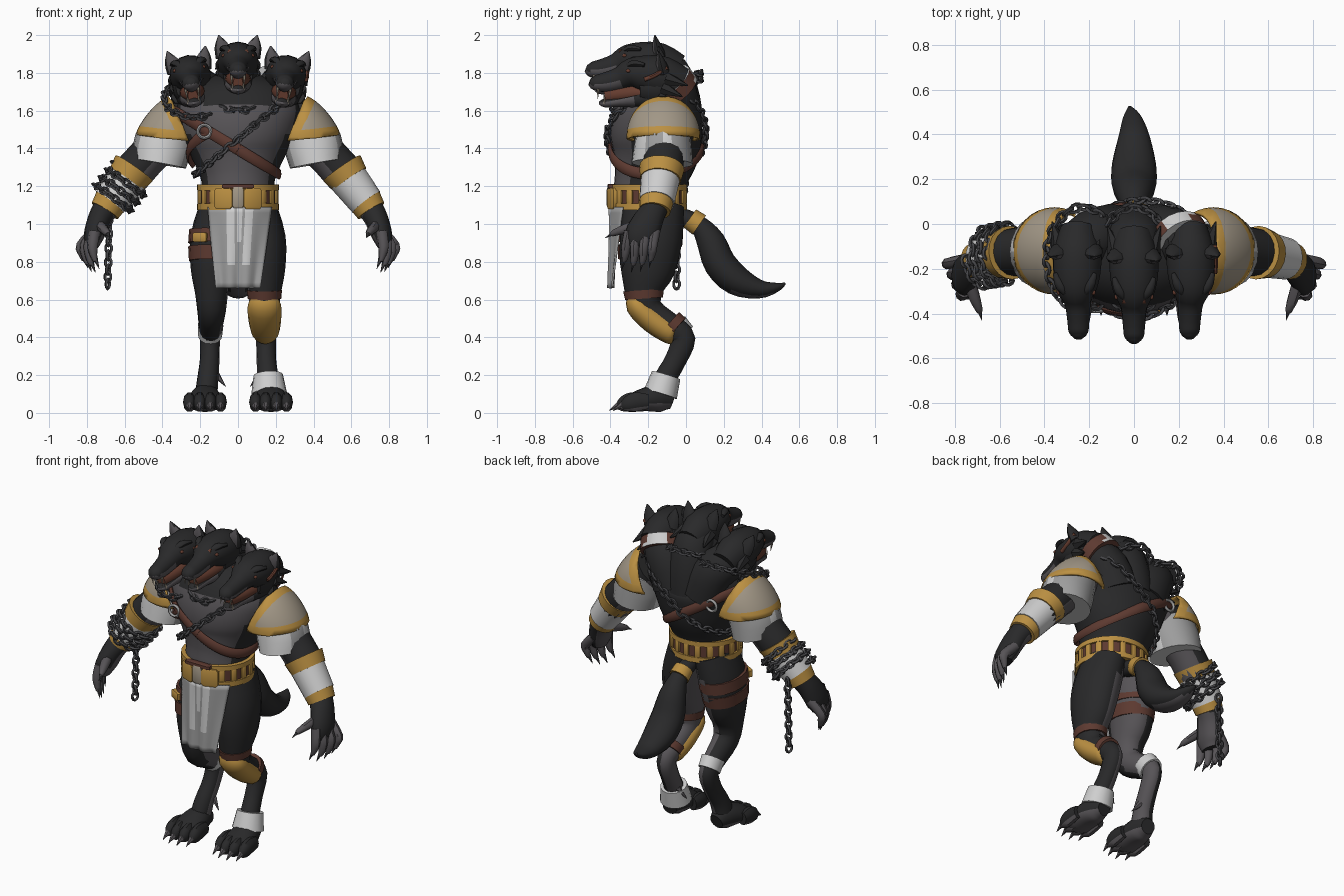
import bpy, bmesh
from math import sin, cos, pi, tau, radians, hypot
from mathutils import Vector, Matrix

cube = bpy.data.objects.get("Cube")
if cube:
    bpy.data.objects.remove(cube)


def material(name, *rgb):
    m = bpy.data.materials.new(name)
    m.use_nodes = True
    m.diffuse_color = (*rgb, 1)
    bsdf = m.node_tree.nodes["Principled BSDF"]
    bsdf.inputs["Base Color"].default_value = (*rgb, 1)
    bsdf.inputs["Roughness"].default_value = 0.8
    return m


FUR = material("black_fur", .022, .022, .023)
SKIN = material("grey_skin", .095, .088, .095)
GOLD = material("gold", .5, .28, .055)
SILVER = material("pale_metal", .62, .62, .62)
CLOTH = material("grey_cloth", .34, .34, .34)
TAN = material("worn_plate", .36, .31, .24)
LEATHER = material("brown_leather", .11, .042, .03)
IRON = material("dark_iron", .06, .06, .065)
MOUTH = material("mouth_red", .13, .045, .028)
made = []


def finish(name, bm, mats, rule=None, M=None):
    bmesh.ops.recalc_face_normals(bm, faces=bm.faces)
    bm.normal_update()
    if rule:
        for f in bm.faces:
            f.material_index = int(rule(f.calc_center_median(), f.normal))
    me = bpy.data.meshes.new(name)
    bm.to_mesh(me)
    bm.free()
    for m in mats:
        me.materials.append(m)
    if M:
        me.transform(M)
    ob = bpy.data.objects.new(name, me)
    bpy.context.collection.objects.link(ob)
    made.append(ob)
    return ob


def spline(rows, sub):
    """Smooth rows of numbers with a Catmull-Rom curve."""
    out, last = [], len(rows) - 1
    for i in range(last):
        quad = list(zip(*(rows[max(0, min(last, i + k))] for k in (-1, 0, 1, 2))))
        for s in range(sub):
            t = s / sub
            out.append(tuple(b + .5 * t * (c - a + t * (2*a - 5*b + 4*c - d + t * (3*(b - c) + d - a)))
                             for a, b, c, d in quad))
    return out + [tuple(rows[-1])]


def loft(name, strands, mats, ref=(1, 0, 0), n=16, sub=3, rule=None, M=None):
    """Closed tubes through rows of x, y, z, width along ref, width across."""
    bm = bmesh.new()
    for rows in strands:
        rows = spline(rows, sub)
        rings = []
        for i, (x, y, z, r1, r2) in enumerate(rows):
            t = Vector(rows[min(i + 1, len(rows) - 1)][:3]) - Vector(rows[max(i - 1, 0)][:3])
            t.normalize()
            u = (Vector(ref) - t * t.dot(Vector(ref))).normalized()
            v = t.cross(u)
            rings.append([bm.verts.new(Vector((x, y, z)) + u * r1 * cos(tau*k/n) + v * r2 * sin(tau*k/n))
                          for k in range(n)])
        for a, b in zip(rings, rings[1:]):
            for k in range(n):
                bm.faces.new((a[k], a[(k+1) % n], b[(k+1) % n], b[k]))
        bm.faces.new(rings[0])
        bm.faces.new(rings[-1])
    return finish(name, bm, mats, rule, M)


def flip(rows, s):
    return [(r[0] * s, *r[1:]) for r in rows]


def spike(base, tip, r):
    return [(*base, r, r), (*tip, r * .08, r * .08)]


def box(name, loc, size, mat, turn=0):
    bm = bmesh.new()
    bmesh.ops.create_cube(bm, size=1)
    bmesh.ops.bevel(bm, geom=bm.edges[:], offset=.12, segments=1, affect='EDGES')
    finish(name, bm, [mat], None, Matrix.Translation(loc) @ Matrix.Rotation(turn, 4, 'Z') @ Matrix.Diagonal((*size, 1)))


def chain(name, pts, step=.038):
    """Oval links set along a path, every second one turned."""
    bm = bmesh.new()
    pts, carry, count = [Vector(p) for p in pts], 0, 0
    for a, b in zip(pts, pts[1:]):
        t, d = (b - a).normalized(), carry
        side = t.cross(Vector((.31, .52, .8))).normalized()
        while d < (b - a).length:
            s = Matrix.Rotation(count % 2 * pi / 2, 3, t) @ side
            o, c = t.cross(s), a + t * d
            ring = []
            for i in range(10):
                e = tau * i / 10
                mid, out = c + t * cos(e) * .026 + s * sin(e) * .018, t * cos(e) + s * sin(e)
                ring.append([bm.verts.new(mid + (out * cos(q * pi / 2) + o * sin(q * pi / 2)) * .009) for q in range(4)])
            for i in range(10):
                p, q = ring[i], ring[(i + 1) % 10]
                for k in range(4):
                    bm.faces.new((p[k], p[(k+1) % 4], q[(k+1) % 4], q[k]))
            d, count = d + step, count + 1
        carry = d - (b - a).length
    finish(name, bm, [IRON])


# Torso
TORSO = [(0, -.18, 1.0, .18, .16), (0, -.2, 1.15, .19, .18), (0, -.185, 1.25, .2, .195), (0, -.16, 1.38, .26, .23),
         (0, -.155, 1.5, .31, .245), (0, -.135, 1.6, .33, .225), (0, -.09, 1.7, .27, .165), (0, -.06, 1.77, .15, .08)]
loft("torso", [TORSO], [FUR, SKIN], n=32, sub=4, rule=lambda c, n: n.y < -.55 and 1.2 < c.z < 1.64)


def around(a, z, off):
    for p, q in zip(TORSO, TORSO[1:]):
        if p[2] <= z <= q[2]:
            f = (z - p[2]) / (q[2] - p[2])
            cy, rx, ry = (p[k] + f * (q[k] - p[k]) for k in (1, 3, 4))
            return Vector(((rx + off) * sin(a), cy - (ry + off) * cos(a), z))


def sash(zc, slope, off, count=64):
    out = []
    for i in range(count + 1):
        p = around(tau * i / count, zc, off)
        for _ in range(12):
            p = around(tau * i / count, max(1.2, min(1.7, zc + slope * p.x)), off)
        out.append(p)
    return out


rib = [around(radians(-32 - 9 * i), 1.48 - .02 * i, .01) for i in range(9)]
loft("chest_straps", [[(*p, .03, .013) for p in line] for line in (sash(1.395, -.6, .01), rib)], [LEATHER], ref=(0, 0, 1), n=8, sub=1)
chain("chest_chain", sash(1.45, .83, .02))
loft("strap_rings", [[(p.x + .034 * cos(tau*i/20), p.y, p.z + .034 * sin(tau*i/20), .009, .009) for i in range(21)]
                     for p in (around(radians(-32), 1.49, .03), around(radians(-140), 1.5, .03))], [CLOTH], ref=(0, 1, 0), n=8, sub=1)

# Belt
for name, z0, z1, grow, mat in (("belt", 1.09, 1.2, .012, LEATHER), ("belt_lower_rim", 1.075, 1.108, .024, GOLD),
                                ("belt_upper_rim", 1.178, 1.208, .024, GOLD)):
    loft(name, [[(0, -.2, z, .192 + grow, .182 + grow) for z in (z0, z1)]], [mat], n=40, sub=1)
for i in range(2, 17):
    a = tau * i / 18
    box(f"belt_stud_{i}", (.203 * sin(a), -.2 - .193 * cos(a), 1.143), (.035, .025, .075), GOLD, a)
box("belt_buckle", (0, -.4, 1.14), (.06, .04, .11), TAN)
for s in (-1, 1):
    box("buckle_wing", (.075 * s, -.388, 1.135), (.1, .035, .11), GOLD, .35 * s)
box("belt_patch", (0, -.395, 1.2), (.17, .04, .025), LEATHER)

# Loincloth
bm = bmesh.new()
bmesh.ops.create_grid(bm, x_segments=24, y_segments=14, size=1)
for f in bm.faces:
    x, y = f.calc_center_median()[:2]
    f.material_index = int(abs(x) < .12 and y > .1 or .2 < abs(x) < .45 and y > -.45)
for v in bm.verts:
    x, down = v.co.x, (1 - v.co.y) / 2
    v.co = ((.165 - .045 * down) * x + .01 * (1 - down), -.4 + .07 * x * x * (1 - .7 * down) + .01 * down * cos(9 * x), 1.09 - .43 * down)
cloth = finish("loincloth", bm, [CLOTH, SILVER])
cloth.modifiers.new("thickness", 'SOLIDIFY').thickness = .01

# Tail
TAIL = [(0, -.06, 1.05, .05, .05), (0, .06, 1.0, .05, .05), (0, .13, .91, .08, .075), (0, .18, .79, .1, .085),
        (0, .27, .7, .098, .08), (0, .39, .655, .07, .05), (-.01, .48, .665, .04, .025), (-.02, .525, .685, .006, .006)]
loft("tail", [TAIL], [FUR, SKIN], rule=lambda c, n: n.z < -.8 and c.y > .12)
loft("tail_band", [[(0, .02, 1.03, .058, .058), (0, .07, .995, .062, .062)]], [GOLD], sub=1)

# Heads and necks
SKULL = [(0, -.05, 1.8, .085, .1), (0, -.15, 1.845, .108, .115), (0, -.24, 1.865, .106, .1), (0, -.31, 1.868, .09, .08),
         (0, -.37, 1.84, .06, .062), (0, -.45, 1.82, .05, .052), (0, -.505, 1.818, .043, .04), (0, -.53, 1.825, .018, .018)]
JAW = [(0, -.1, 1.74, .095, .09), (0, -.25, 1.74, .078, .06), (0, -.37, 1.722, .05, .034), (0, -.45, 1.71, .036, .024), (0, -.48, 1.71, .01, .008)]
GUMS = [(0, -.2, 1.765, .07, .05), (0, -.3, 1.765, .064, .05), (0, -.4, 1.752, .04, .042), (0, -.45, 1.745, .026, .04)]
for side, s in (("middle", 0), ("right", -1), ("left", 1)):
    M, low = Matrix.Identity(4), .07 * abs(s)
    if s:
        M = Matrix.Translation((.25 * s, .02, 1.76)) @ Matrix.Rotation(.14 * s, 4, 'Y') @ Matrix.Translation((0, 0, -1.83))
    loft(side + "_neck", [[(.1 * s, -.04, 1.52, .14, .13), (.16 * s, -.045, 1.66, .13, .12), (.22 * s, -.09, 1.79 - low, .118, .115),
                           (.25 * s, -.17, 1.8 - low, .1, .11), (.25 * s, -.24, 1.8 - low, .08, .09)]], [FUR])
    loft(side + "_skull", [SKULL], [FUR, SKIN], M=M, rule=lambda c, n: c.y < -.36 and n.z < -.1)
    loft(side + "_jaw", [JAW], [FUR, SKIN], M=M, rule=lambda c, n: c.y < -.3 and n.z < .5)
    loft(side + "_gums", [GUMS], [MOUTH], M=M)
    ears, eyes, teeth, tufts, brows = [], [], [], [], []
    for e in (-1, 1):
        ears.append([(.07*e, -.14, 1.89, .05, .035), (.088*e, -.155, 1.945, .037, .024), (.102*e, -.165, 2.0, .003, .003)])
        eyes.append([(.078*e, -.325 + d, 1.892, r, r) for d, r in ((-.012, .003), (-.006, .009), (.006, .009), (.012, .003))])
        brows.append([(.09*e, -.24, 1.925, .01, .01), (.065*e, -.3, 1.93, .022, .018), (.025*e, -.35, 1.9, .008, .008)])
        teeth.append(spike((.034*e, -.485, 1.79), (.032*e, -.487, 1.735), .009))
        teeth.append(spike((.028*e, -.45, 1.71), (.03*e, -.455, 1.755), .008))
        for i in range(4):
            tufts.append(spike((.08*e, -.18 + .02*i, 1.7 + .05*i), (.118*e, -.1 + .03*i, 1.64 + .06*i), .04))
    loft(side + "_ears", ears, [FUR, SKIN], n=8, M=M, rule=lambda c, n: n.y < -.6)
    loft(side + "_eyes", eyes, [MOUTH], n=8, sub=2, M=M)
    loft(side + "_brows", brows, [FUR], n=8, M=M)
    loft(side + "_teeth", teeth, [TAN], n=6, sub=1, M=M)
    loft(side + "_cheek_fur", tufts, [FUR], n=6, sub=1, M=M)
    if s < 1:
        chain(side + "_neck_chain", [(.23 * s + .16 * sin(tau*i/32), -.155 - .23 * cos(tau*i/32), 1.7 - low / 2 - .1 * cos(tau*i/32)) for i in range(33)])
loft("scars", [[(x, -.35 + x * x * 4, 1.905, .016, .02) for x in (-.05, -.025, 0, .025, .05)],
               [(.36, -.22, 1.765, .012, .012), (.365, -.16, 1.79, .012, .012), (.36, -.1, 1.83, .012, .012)]], [MOUTH], ref=(.2, 1, 0), n=8)
loft("collar", [[(.195, -.05, 1.7, .135, .132), (.222, -.09, 1.75, .132, .132)]], [LEATHER, SILVER], n=20, sub=3,
     rule=lambda c, n: n.z > .3 and abs(c.x - .2) < .06)

ARM = [(.3, -.12, 1.54, .12, .12), (.4, -.12, 1.44, .12, .11), (.49, -.12, 1.345, .11, .105), (.565, -.13, 1.26, .105, .105),
       (.66, -.15, 1.14, .085, .08), (.705, -.17, 1.075, .07, .068), (.735, -.2, 1.02, .08, .062), (.762, -.235, .94, .088, .055), (.775, -.24, .88, .06, .035)]
LEG = [(.09, -.17, 1.1, .11, .16), (.13, -.185, .92, .123, .165), (.142, -.205, .76, .108, .145), (.14, -.225, .64, .088, .1),
       (.14, -.2, .535, .075, .085), (.145, -.075, .45, .062, .07), (.148, -.015, .39, .053, .065), (.15, -.055, .28, .052, .057),
       (.16, -.11, .18, .056, .06), (.17, -.14, .08, .06, .07)]
FOOT = [(.165, -.07, .065, .045, .045), (.17, -.13, .08, .07, .075), (.175, -.22, .07, .092, .062), (.175, -.3, .048, .09, .045), (.175, -.33, .04, .05, .03)]
for side, s in (("right_", -1), ("left_", 1)):
    # Arm and hand
    loft(side + "arm", [flip(ARM, s)], [FUR, SKIN], ref=(0, 1, 0),
         rule=lambda c, n: n.z < -.3 and n.x * s < -.3 and c.z < 1.5)
    fingers, claws = [], []
    for i in range(4):
        x, y, drop = .745 + .02 * i, -.312 + .047 * i, .02 * abs(i - 1.4)
        fingers.append(flip([(.76, y + .01, .96, .027, .03), (x + .025, y - .005, .885, .026, .028), (x + .02, y - .01, .81 + drop, .021, .021), (x + .01, y - .015, .775 + drop, .012, .012)], s))
        claws.append(flip(spike((x + .011, y - .014, .79 + drop), (x - .01, y - .025, .735 + drop), .014), s))
    fingers.append(flip([(.74, -.24, 1.0, .03, .03), (.715, -.32, .975, .027, .026), (.695, -.375, .955, .019, .019), (.69, -.395, .945, .012, .012)], s))
    claws.append(flip(spike((.69, -.385, .95), (.68, -.43, .925), .012), s))
    loft(side + "fingers", fingers, [SKIN], ref=(.2, .9, .1), n=8)
    loft(side + "finger_claws", claws, [IRON], n=6, sub=1)
    # Bracer
    for name, a, b, r, mat in (("upper_cuff", (.55, -.128, 1.295), (.592, -.135, 1.235), .12, GOLD), ("bracer", (.58, -.135, 1.245), (.68, -.155, 1.115), .104, SILVER),
                               ("wrist_cuff", (.668, -.155, 1.13), (.705, -.165, 1.07), .092, GOLD)):
        loft(side + name, [flip([(*a, r, r), (*b, r * .9, r * .88)], s)], [mat], ref=(0, 1, 0), n=20, sub=1)
    # Sleeve
    loft(side + "sleeve", [flip([(.35, -.12, 1.53, .135, .13), (.395, -.122, 1.43, .15, .155), (.418, -.125, 1.32, .162, .145)], s)], [CLOTH, SILVER],
         ref=(0, 1, 0), n=20, rule=lambda c, n: c.y < -.2 or -.13 < c.y < -.07)
    # Pauldron with a gold rim along both cut edges
    bm = bmesh.new()
    bmesh.ops.create_uvsphere(bm, u_segments=32, v_segments=20, radius=1)
    for v in bm.verts:
        x, z = abs(v.co.x), abs(v.co.z)
        k = hypot(x, z) / max(.01, (x**1.35 + z**1.35)**(1/1.35))
        v.co = (v.co.x * k, v.co.y, v.co.z * k)
    bmesh.ops.transform(bm, verts=bm.verts, matrix=Matrix.Translation((.355, -.12, 1.46)) @ Matrix.Diagonal((.175, .18, .205, 1)))
    cuts = [(Vector((.4, 0, 1.455)), Vector((-.1, 0, 1)).normalized()), (Vector((.27, 0, 1.45)), Vector((.21, 0, -.09)).normalized())]
    for inset in (0, .045):
        for p, n in cuts:
            bmesh.ops.bisect_plane(bm, geom=bm.verts[:] + bm.edges[:] + bm.faces[:], plane_co=p + n * inset, plane_no=n, clear_inner=not inset)
    pad = finish(side + "pauldron", bm, [TAN, GOLD], lambda c, n: any((c - p).dot(k) < .045 for p, k in cuts), Matrix.Diagonal((s, 1, 1, 1)))
    if s < 0:
        pad.data.flip_normals()
    mod = pad.modifiers.new("thickness", 'SOLIDIFY')
    mod.thickness, mod.offset = .015, 1
    # Leg and foot
    loft(side + "leg", [flip(LEG, s)], [FUR, SKIN], rule=lambda c, n: n.x * s < -.18 and n.y > -.2 and c.z < 1)
    loft(side + "foot", [flip(FOOT, s)], [FUR, SKIN], rule=lambda c, n: n.z < -.4)
    toes, claws = [], [flip(spike((.115, -.08, .2), (.065, -.1, .14), .02), s)]
    for o in (-.082, -.028, .028, .082):
        x, y = .175 + o, -.02 + abs(o) * .4
        toes.append(flip([(x, y - .21, .06, .028, .04), (x, y - .28, .058, .034, .053), (x, y - .33, .042, .029, .04), (x, y - .36, .03, .01, .012)], s))
        claws.append(flip(spike((x, y - .345, .045), (x, y - .4, .012), .019), s))
    loft(side + "toes", toes, [FUR, SKIN], n=10, rule=lambda c, n: n.z < -.4)
    loft(side + "toe_claws", claws, [SKIN], n=6, sub=1)

# Left knee guard, its straps, and the ankle cuff
loft("knee_guard", [[(.14, -.265, .625, .06, .035), (.14, -.258, .57, .088, .062), (.142, -.172, .487, .086, .068), (.145, -.08, .425, .072, .062), (.147, -.055, .412, .05, .05)]], [GOLD])
loft("knee_straps", [[(.14, -.225, .65, .093, .108), (.14, -.222, .605, .089, .1)], [(.145, -.085, .475, .072, .076), (.147, -.05, .445, .068, .074)]], [LEATHER], sub=1)
loft("ankle_cuff", [[(.16, -.105, .2, .078, .078), (.165, -.135, .1, .095, .09)]], [SILVER], sub=1)

# Right thigh straps, buckle and hock wrap
loft("thigh_straps", [[(-.131, -.184, .965, .128, .17), (-.134, -.19, .895, .13, .17)], [(-.137, -.195, .875, .127, .167), (-.14, -.202, .8, .12, .158)]], [LEATHER], sub=1)
box("thigh_buckle", (-.2, -.335, .93), (.08, .03, .05), GOLD, -.5)
loft("hock_wrap", [[(-.145, -.065, .465, .068, .076), (-.148, -.022, .41, .064, .075)]], [SILVER], sub=1)

# Chain wound on the right forearm, with a loose end
wind = []
for i in range(73):
    a, f = tau * 3 * i / 72, i / 72
    wind.append(Vector((-.57 - .1 * f, -.13 - .02 * f, 1.25 - .12 * f)) + Vector((-.085 * cos(a), .13 * sin(a), .075 * cos(a))))
chain("forearm_chain", wind)
chain("hanging_chain", [(-.68, -.05, 1.1), (-.69, -.05, .66)])

bpy.ops.object.select_all(action='DESELECT')
for ob in made:
    ob.select_set(True)
bpy.context.view_layer.objects.active = made[0]
bpy.ops.object.shade_smooth_by_angle(angle=radians(45))
